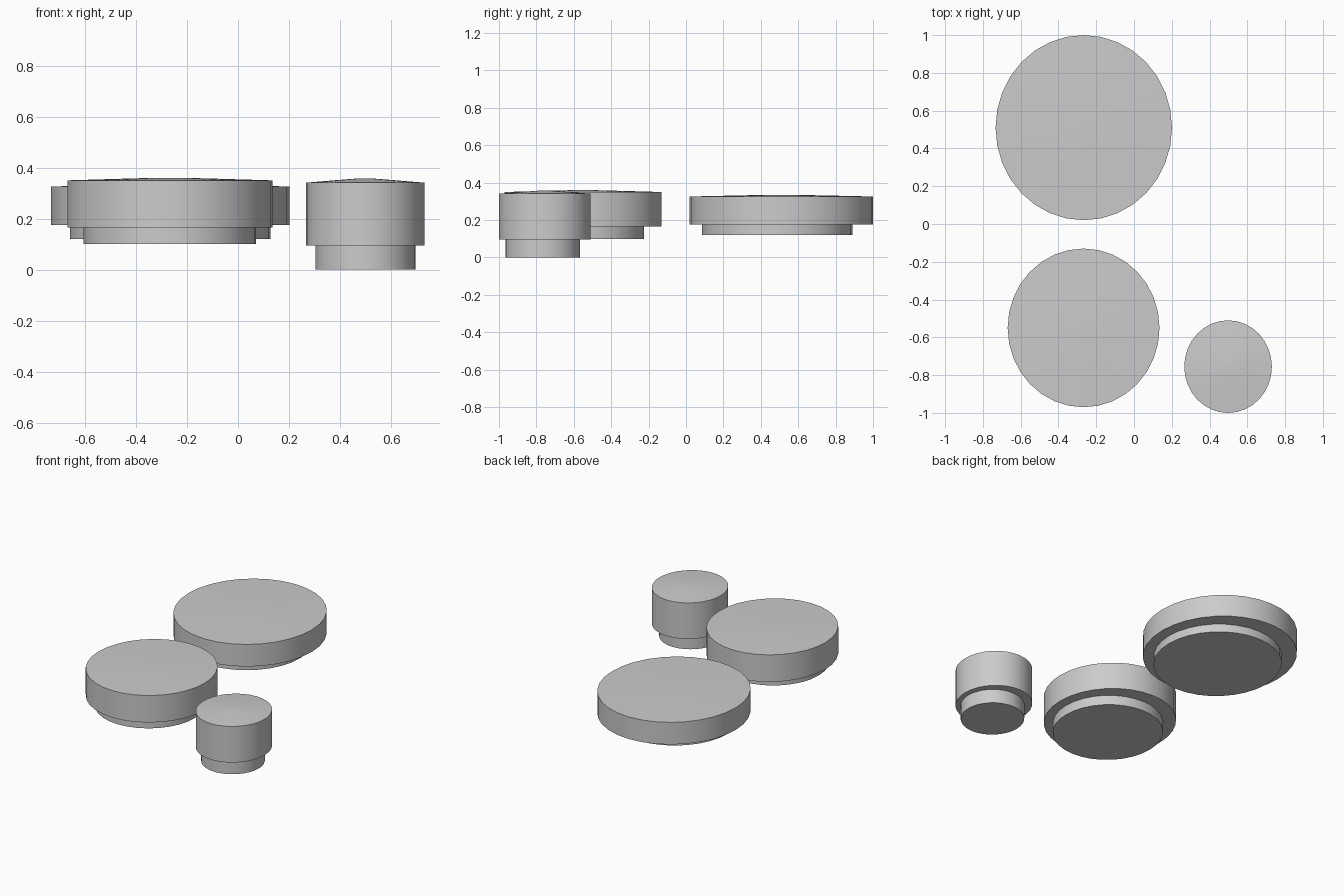
import bpy, bmesh, math

if "Cube" in bpy.data.objects:
    bpy.data.objects.remove(bpy.data.objects["Cube"])

SIDES = 32


def lathe(name, center, radii, profile):
    """Elliptical solid from (scale, z) rings listed bottom to top."""
    bm = bmesh.new()
    rings = []
    for s, z in profile:
        rings.append([bm.verts.new((center[0] + s * radii[0] * math.cos(2 * math.pi * i / SIDES),
                                    center[1] + s * radii[1] * math.sin(2 * math.pi * i / SIDES), z))
                      for i in range(SIDES)])
    for a, b in zip(rings, rings[1:]):
        for i in range(SIDES):
            j = (i + 1) % SIDES
            bm.faces.new((a[i], a[j], b[j], b[i]))
    bm.faces.new(rings[0][::-1])
    bm.faces.new(rings[-1])
    mesh = bpy.data.meshes.new(name)
    bm.to_mesh(mesh)
    bm.free()
    obj = bpy.data.objects.new(name, mesh)
    bpy.context.collection.objects.link(obj)
    bpy.ops.object.select_all(action='DESELECT')
    obj.select_set(True)
    bpy.context.view_layer.objects.active = obj
    bpy.ops.object.shade_smooth_by_angle(angle=math.radians(30))
    return obj


def button(name, cap_center, cap_radii, stem_center, stem_radii, z_base, z_step, z_rim, z_top):
    # narrow stem under the cap
    lathe(name + "_stem", stem_center, stem_radii, [(1, z_base), (1, z_step)])
    # wide cap with a slightly domed top
    h = z_top - z_rim
    lathe(name + "_cap", cap_center, cap_radii,
          [(1, z_step), (1, z_rim), (0.5, z_rim + 0.6 * h), (0.15, z_top)])


button("large_button", (-0.266, 0.51), (0.467, 0.49),
       (-0.266, 0.487), (0.393, 0.402), 0.12, 0.175, 0.326, 0.335)
button("medium_button", (-0.267, -0.55), (0.402, 0.42),
       (-0.267, -0.57), (0.338, 0.345), 0.10, 0.166, 0.35, 0.36)
button("small_button", (0.498, -0.755), (0.232, 0.245),
       (0.499, -0.767), (0.196, 0.199), 0.0, 0.095, 0.341, 0.357)
